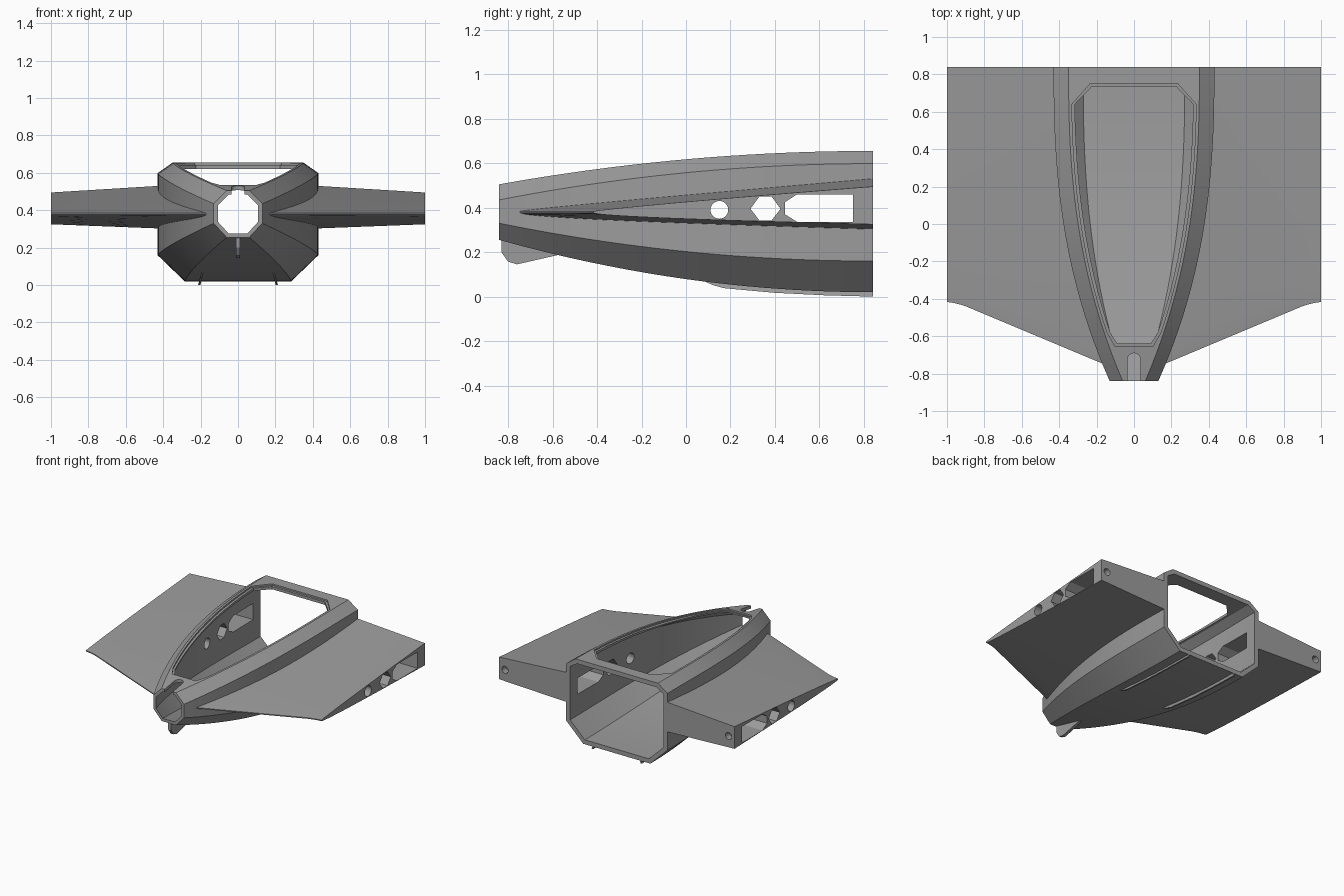
import bpy, bmesh, math

if "Cube" in bpy.data.objects:
    bpy.data.objects.remove(bpy.data.objects["Cube"])

grey = bpy.data.materials.new("matte_grey")
grey.diffuse_color = (0.33, 0.33, 0.33, 1)
grey.use_nodes = True
grey.node_tree.nodes["Principled BSDF"].inputs["Base Color"].default_value = grey.diffuse_color


def make(name, rings):
    """Closed solid lofted through rings of equal point count."""
    bm = bmesh.new()
    vs = [[bm.verts.new(p) for p in r] for r in rings]
    n = len(vs[0])
    for a, b in zip(vs, vs[1:]):
        for i in range(n):
            j = (i + 1) % n
            bm.faces.new((a[i], a[j], b[j], b[i]))
    bm.faces.new(vs[0])
    bm.faces.new(vs[-1])
    bmesh.ops.recalc_face_normals(bm, faces=bm.faces)
    me = bpy.data.meshes.new(name)
    bm.to_mesh(me)
    bm.free()
    me.materials.append(grey)
    ob = bpy.data.objects.new(name, me)
    bpy.context.collection.objects.link(ob)
    return ob


def prism_x(name, pts, x0, x1):
    return make(name, [[(x, y, z) for y, z in pts] for x in (x0, x1)])


def prism_z(name, pts, z0, z1):
    return make(name, [[(x, y, z) for x, y in pts] for z in (z0, z1)])


def combine(ob, other, op):
    m = ob.modifiers.new("bool", 'BOOLEAN')
    m.operation, m.solver, m.object = op, 'EXACT', other
    bpy.context.view_layer.objects.active = ob
    bpy.ops.object.modifier_apply(modifier=m.name)
    bpy.data.objects.remove(other)


def circle(cx, cy, r, n=24):
    return [(cx + r * math.cos(2 * math.pi * i / n), cy + r * math.sin(2 * math.pi * i / n)) for i in range(n)]


def taper(y):
    return min(1, max(0, (0.84 - y) / 1.68))


def top_half_width(y):
    return 0.35 - 0.29 * taper(y) ** 2.5


def section(y, d=0.0):
    """Octagonal hull section, shrunk inwards by d."""
    t = taper(y)
    w, wt, wb = 0.43 - 0.30 * t ** 2.5, top_half_width(y), 0.285 - 0.225 * t ** 2.5
    top, us = 0.655 - 0.15 * t * t, 0.598 - 0.163 * t * t
    ls, bot = 0.16 + 0.17 * t * t, 0.02 + 0.235 * t * t
    half = [(wt - 0.4 * d, top - d), (w - d, us - 0.4 * d),
            (w - d, ls + 0.4 * d), (wb - 0.4 * d, bot + d)]
    return [(x, y, z) for x, z in half] + [(-x, y, z) for x, z in reversed(half)]


def steps(a, b, n):
    return [a + (b - a) * i / n for i in range(n + 1)]


ys = steps(-0.84, 0.84, 24)
hull = make("hull_with_wings", [section(y) for y in ys])


# wing running through the hull, thick at the trailing edge
def wing_ring(x):
    a = abs(x)
    lead = -0.817 + 0.419 * a
    if a > 0.9:
        lead = -0.417 - 0.023 * ((1 - a) / 0.1) ** 1.5
    k = (a - 0.43) / 0.57
    up, low = 0.53 - 0.035 * k, 0.303 + 0.022 * k
    ss = [(i / 16) ** 1.5 for i in range(17)]
    upper = [(x, lead + s * (0.84 - lead), 0.384 + (up - 0.384) * s ** 0.88) for s in ss]
    lower = [(x, lead + s * (0.84 - lead), 0.376 + (low - 0.376) * s ** 0.6) for s in ss]
    return upper + lower[::-1]


side = [0.16, 0.43, 0.7, 0.9, 0.93, 0.965, 1.0]
wing = make("wing", [wing_ring(x) for x in [-x for x in reversed(side)] + [0] + side])
combine(hull, wing, 'UNION')

# hollow interior, open at nose and tail
inner = [section(y, 0.034 - 0.012 * taper(y)) for y in ys]
inner = [[(x, -0.9, z) for x, _, z in inner[0]]] + inner + [[(x, 0.9, z) for x, _, z in inner[-1]]]
combine(hull, make("interior", inner), 'DIFFERENCE')


# cockpit opening with a shallow stepped rim
def opening(grow):
    edge = [(0.09 + grow * 0.6, -0.64 - grow)]
    edge += [(top_half_width(y) - 0.032 + grow, y) for y in steps(-0.58, 0.64, 16)]
    edge += [(0.225 + grow * 0.5, 0.735 + grow)]
    return edge + [(-x, y) for x, y in reversed(edge)]


combine(hull, prism_z("opening", opening(0), 0.42, 0.8), 'DIFFERENCE')
rim = make("rim", [[(x, y, section(y)[0][2] + dz) for x, y in opening(0.016)] for dz in (-0.012, 0.1)])
combine(hull, rim, 'DIFFERENCE')

# keyway in the top of the nose
slot = [(-0.035, -0.9), (0.035, -0.9)]
slot += [(0.035 * math.cos(a), -0.725 + 0.035 * math.sin(a)) for a in steps(0, math.pi, 10)]
combine(hull, prism_z("keyway", slot, 0.45, 0.7), 'DIFFERENCE')

# spanwise tunnels
hexagon = [(0.29, 0.395), (0.33, 0.45), (0.385, 0.45), (0.425, 0.395), (0.385, 0.342), (0.33, 0.342)]
bay = [(0.445, 0.425), (0.50, 0.46), (0.75, 0.46), (0.75, 0.336), (0.50, 0.336), (0.445, 0.37)]
for pts in (circle(0.15, 0.39, 0.04), hexagon, bay):
    combine(hull, prism_x("tunnel", pts, -1.1, 1.1), 'DIFFERENCE')

# blind sockets in the trailing edge near the tips
for s in (-1, 1):
    socket = make("socket", [[(x, y, z) for x, z in circle(s * 0.95, 0.41, 0.027)] for y in (0.79, 0.9)])
    combine(hull, socket, 'DIFFERENCE')

# fin under the nose
fin = [(-0.83, 0.268), (-0.83, 0.2), (-0.80, 0.157), (-0.76, 0.145), (-0.58, 0.186), (-0.58, 0.2)]
parts = [hull, prism_x("nose_fin", fin, -0.012, 0.012)]

# thin belly skids, leaning outwards
skid = [(0.08, 0.07), (0.12, 0.052), (0.17, 0.038), (0.4, 0.017), (0.62, 0.006), (0.84, 0.0),
        (0.84, 0.03), (0.62, 0.034), (0.4, 0.05), (0.17, 0.066), (0.08, 0.08)]
for s, label in ((-1, "left"), (1, "right")):
    rings = [[(s * (x - 0.25 * (z - 0.03)), y, z) for y, z in skid] for x in (0.194, 0.206)]
    parts.append(make(label + "_skid", rings))

for ob in parts:
    bpy.ops.object.select_all(action='DESELECT')
    ob.select_set(True)
    bpy.context.view_layer.objects.active = ob
    bpy.ops.object.shade_smooth_by_angle(angle=math.radians(15))
